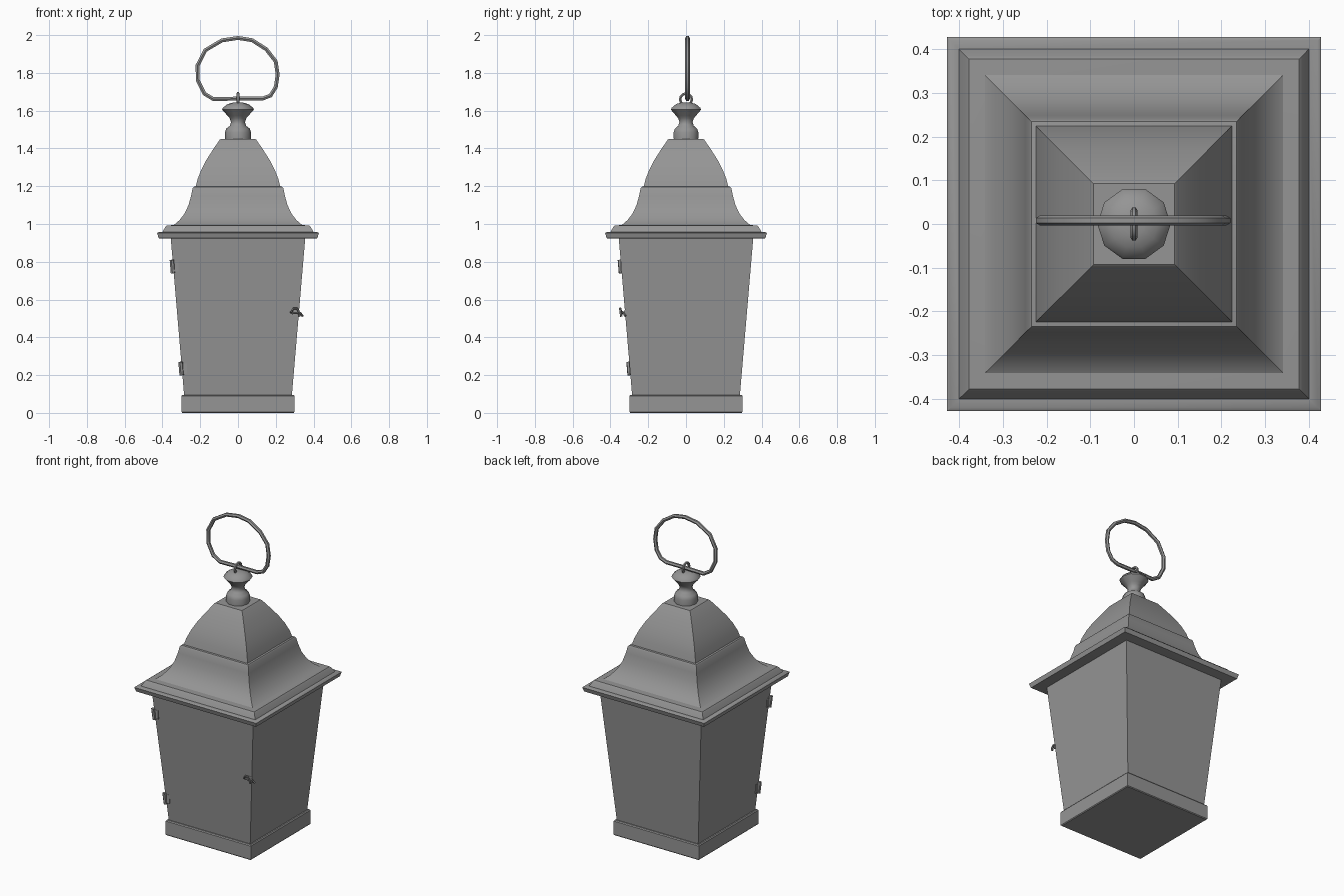
import bpy, bmesh, math
from mathutils import Vector

cube = bpy.data.objects.get("Cube")
if cube:
    bpy.data.objects.remove(cube, do_unlink=True)

# One painted-metal grey for the whole lantern
metal = bpy.data.materials.new("grey metal")
metal.use_nodes = True
metal.diffuse_color = (0.3, 0.3, 0.3, 1)
metal.node_tree.nodes["Principled BSDF"].inputs["Base Color"].default_value = (0.3, 0.3, 0.3, 1)


def select_only(obj):
    bpy.ops.object.select_all(action='DESELECT')
    obj.select_set(True)
    bpy.context.view_layer.objects.active = obj


def finish(name, bm, angle=35):
    bmesh.ops.recalc_face_normals(bm, faces=bm.faces)
    mesh = bpy.data.meshes.new(name)
    bm.to_mesh(mesh)
    bm.free()
    mesh.materials.append(metal)
    obj = bpy.data.objects.new(name, mesh)
    bpy.context.collection.objects.link(obj)
    select_only(obj)
    bpy.ops.object.shade_smooth_by_angle(angle=math.radians(angle))
    return obj


def turned(name, profile, sides, angle=35):
    """Stack rings of (half width or radius, height); four sides give a square."""
    square = sides == 4
    scale, start = (math.sqrt(2), math.pi / 4) if square else (1, 0)
    bm = bmesh.new()
    rings = []
    for r, z in profile:
        rings.append([bm.verts.new((r * scale * math.cos(start + math.tau * i / sides),
                                    r * scale * math.sin(start + math.tau * i / sides), z))
                      for i in range(sides)])
    for low, high in zip(rings, rings[1:]):
        for i in range(sides):
            j = (i + 1) % sides
            bm.faces.new((low[i], low[j], high[j], high[i]))
    bm.faces.new(rings[0])
    bm.faces.new(rings[-1])
    return finish(name, bm, angle)


def rod(name, points, radius, closed=False):
    """Round bar along a path."""
    curve = bpy.data.curves.new(name, 'CURVE')
    curve.dimensions = '3D'
    curve.bevel_depth = radius
    curve.bevel_resolution = 1
    curve.use_fill_caps = True
    spline = curve.splines.new('POLY')
    spline.points.add(len(points) - 1)
    for p, co in zip(spline.points, points):
        p.co = (*co, 1)
    spline.use_cyclic_u = closed
    curve.materials.append(metal)
    obj = bpy.data.objects.new(name, curve)
    bpy.context.collection.objects.link(obj)
    select_only(obj)
    bpy.ops.object.convert(target='MESH')
    obj = bpy.context.object
    bpy.ops.object.shade_smooth_by_angle(angle=math.radians(50))
    return obj


def box(name, centre, size):
    bm = bmesh.new()
    bmesh.ops.create_cube(bm, size=1)
    for v in bm.verts:
        v.co = Vector(a * b for a, b in zip(v.co, size)) + Vector(centre)
    return finish(name, bm)


def body_half(z):
    return 0.285 + (z - 0.09) * 0.085


# Square base and tapering case
turned("base", [(0.295, 0), (0.299, 0.005), (0.299, 0.09), (0.294, 0.096)], 4)
turned("case", [(body_half(0.08), 0.08), (body_half(0.94), 0.94)], 4)

# Roof: stepped eave, flared skirt, domed cap
turned("eave", [(0.405, 0.922), (0.42, 0.925), (0.428, 0.952), (0.42, 0.957),
                (0.40, 0.957), (0.385, 0.985), (0.378, 0.992), (0.33, 0.995)], 4)
turned("roof_skirt", [(0.36, 0.985), (0.338, 0.996), (0.31, 1.02), (0.283, 1.055),
                      (0.262, 1.10), (0.248, 1.15), (0.24, 1.19), (0.234, 1.197),
                      (0.222, 1.2)], 4)
turned("roof_cap", [(0.225, 1.195), (0.213, 1.24), (0.193, 1.29), (0.167, 1.34),
                    (0.135, 1.39), (0.098, 1.445), (0.093, 1.449)], 4)

# Turned finial
turned("finial", [(0.068, 1.445), (0.069, 1.485), (0.062, 1.505), (0.043, 1.52),
                  (0.037, 1.54), (0.044, 1.56), (0.055, 1.573), (0.084, 1.605),
                  (0.08, 1.615), (0.055, 1.635), (0.025, 1.643)], 10, 50)

# Small eye and carrying ring
rod("ring_eye", [(0, 0.031 * math.cos(math.tau * i / 12),
                  1.66 + 0.031 * math.sin(math.tau * i / 12)) for i in range(12)], 0.008, True)
ring = [(0, 1.985), (0.075, 1.973), (0.15, 1.925), (0.2, 1.86), (0.21, 1.79),
        (0.2, 1.725), (0.172, 1.68), (0.13, 1.664), (0, 1.664), (-0.13, 1.661),
        (-0.178, 1.69), (-0.213, 1.76), (-0.214, 1.84), (-0.173, 1.92), (-0.085, 1.972)]
rod("carrying_ring", [(x, 0.008, z) for x, z in ring], 0.012, True)

# Hinges on the front right corner: barrel with two thin leaves
for label, z in (("upper", 0.775), ("lower", 0.235)):
    ends = [(-body_half(h) - 0.004, -body_half(h) - 0.004, h) for h in (z - 0.035, z + 0.035)]
    rod(label + "_hinge_barrel", ends, 0.012)
    h = body_half(z)
    box(label + "_hinge_front_leaf", (-h + 0.012, -h, z), (0.03, 0.008, 0.055))
    box(label + "_hinge_side_leaf", (-h, -h + 0.012, z), (0.008, 0.03, 0.055))

# Door latch on the front left corner
h = body_half(0.53)
rod("latch_hook", [(0.282, -h, 0.53), (0.282, -h - 0.02, 0.535), (0.295, -h - 0.026, 0.553),
                   (0.312, -h - 0.026, 0.553), (0.322, -h - 0.024, 0.535),
                   (0.326, -h - 0.02, 0.51)], 0.006)
rod("latch_pin", [(0.285, -h - 0.012, 0.527), (0.33, -h - 0.01, 0.53),
                  (0.342, -h + 0.002, 0.512)], 0.006)
box("latch_plate", (0.3, -h, 0.53), (0.05, 0.008, 0.03))
